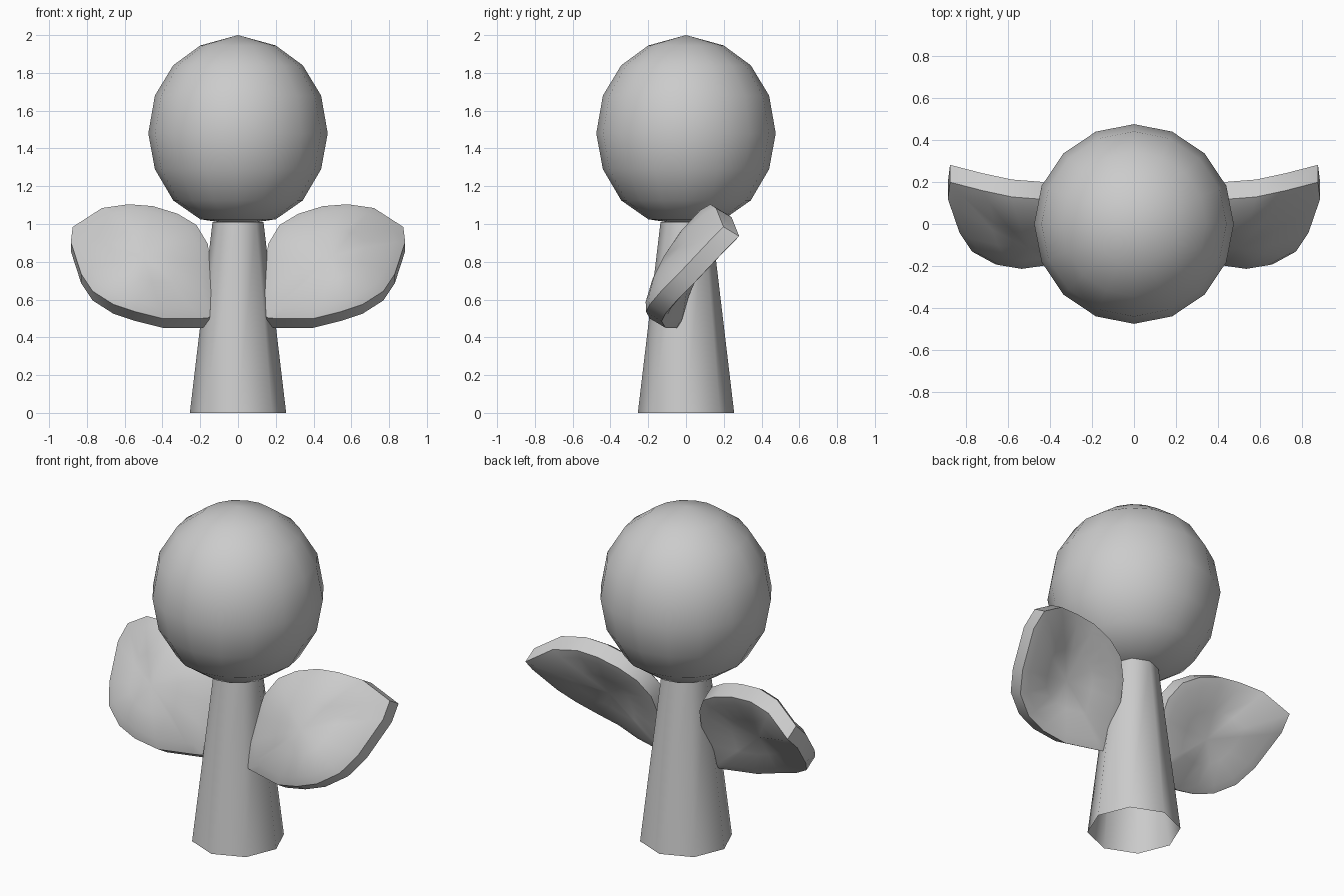
import bpy, math
from mathutils import Vector

if "Cube" in bpy.data.objects:
    bpy.data.objects.remove(bpy.data.objects["Cube"])


def make_object(name, verts, faces, angle):
    mesh = bpy.data.meshes.new(name)
    mesh.from_pydata(verts, [], faces)
    obj = bpy.data.objects.new(name, mesh)
    bpy.context.collection.objects.link(obj)
    bpy.ops.object.select_all(action='DESELECT')
    obj.select_set(True)
    bpy.context.view_layer.objects.active = obj
    bpy.ops.object.shade_smooth_by_angle(angle=math.radians(angle))
    return obj


def bridge(rings, n):
    return [(r * n + i, r * n + (i + 1) % n, (r + 1) * n + (i + 1) % n, (r + 1) * n + i)
            for r in range(rings - 1) for i in range(n)]


def lathe(name, profile, n, poles=None):
    verts = [(r * math.cos(2 * math.pi * i / n), r * math.sin(2 * math.pi * i / n), z)
             for r, z in profile for i in range(n)]
    faces = bridge(len(profile), n)
    if poles:
        low = len(verts)
        verts += [(0, 0, poles[0]), (0, 0, poles[1])]
        last = (len(profile) - 1) * n
        for i in range(n):
            j = (i + 1) % n
            faces += [(low, j, i), (low + 1, last + i, last + j)]
    return make_object(name, verts, faces, 60)


# Tapered eight-sided stem, open at the ends
lathe("stem", [(0.255, 0), (0.135, 1.01)], 8)

# Round bloom on top
lathe("bloom", [(0.2, 1.025), (0.343, 1.125), (0.44, 1.29), (0.475, 1.48),
                (0.44, 1.68), (0.343, 1.84), (0.2, 1.945)], 16, (0.995, 2.0))

# Leaf rim, midway through its thickness
RIM = [(.145, .02, .76), (.16, .06, .87), (.22, .11, .97), (.32, .14, 1.03),
       (.45, .16, 1.07), (.58, .17, 1.08), (.72, .20, 1.06), (.875, .24, .96),
       (.885, .16, .88), (.83, .0, .71), (.77, -.09, .62), (.66, -.15, .55),
       (.54, -.17, .51), (.40, -.15, .475), (.20, -.09, .475), (.15, -.08, .48),
       (.14, -.04, .62)]
CENTRE = Vector((.5, -.03, .78))
NORMAL = Vector((0, -.86, .51))
# Inset fraction and height of each ring, from the back face to the front face
RINGS = [(.55, -.06), (.15, -.06), (0, -.048), (0, .048), (.15, .075), (.55, .098)]


def leaf(name, side):
    n = len(RIM)
    pts = [Vector(p).lerp(CENTRE, s) + NORMAL * h for s, h in RINGS for p in RIM]
    faces = bridge(len(RINGS), n)
    pts += [CENTRE - NORMAL * .06, CENTRE + NORMAL * .1]
    back, last = len(pts) - 2, (len(RINGS) - 1) * n
    for i in range(n):
        j = (i + 1) % n
        faces += [(back, j, i), (back + 1, last + i, last + j)]
    # The rim runs clockwise seen from the front, so the right leaf is flipped
    if side > 0:
        faces = [f[::-1] for f in faces]
    make_object(name, [(p.x * side, p.y, p.z) for p in pts], faces, 50)


leaf("leaf_right", 1)
leaf("leaf_left", -1)
